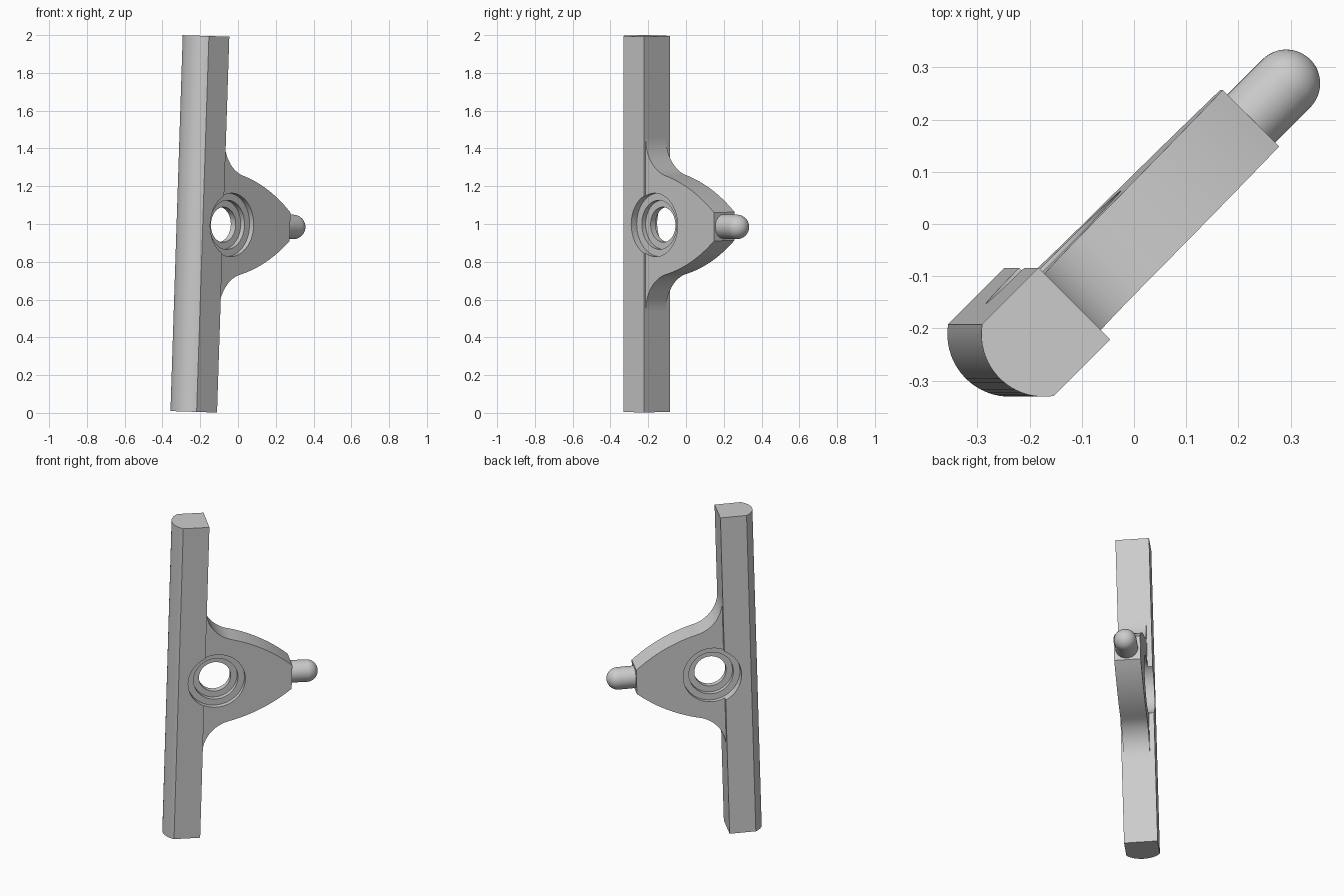
import bpy, bmesh, math
from mathutils import Matrix, Vector

cube = bpy.data.objects.get("Cube")
if cube:
    bpy.data.objects.remove(cube, do_unlink=True)

# One plain grey for the whole model
grey = bpy.data.materials.new("plain grey")
grey.use_nodes = True
COLOUR = (0.6, 0.6, 0.6, 1)
grey.diffuse_color = COLOUR
grey.node_tree.nodes["Principled BSDF"].inputs["Base Color"].default_value = COLOUR

# Parts are built upright along x, then turned and leaned slightly
PLACE = (Matrix.Translation((0, 0, 0.994)) @ Matrix.Rotation(0.0327, 4, 'Y')
         @ Matrix.Rotation(math.radians(45), 4, 'Z'))


def finish(bm, name):
    bmesh.ops.remove_doubles(bm, verts=bm.verts, dist=1e-5)
    bmesh.ops.recalc_face_normals(bm, faces=bm.faces)
    mesh = bpy.data.meshes.new(name)
    bm.to_mesh(mesh)
    bm.free()
    mesh.materials.append(grey)
    ob = bpy.data.objects.new(name, mesh)
    bpy.context.collection.objects.link(ob)
    ob.matrix_world = PLACE
    return ob


def extrude(name, points, offset):
    bm = bmesh.new()
    face = bm.faces.new([bm.verts.new(p) for p in points])
    new = bmesh.ops.extrude_face_region(bm, geom=[face])["geom"]
    bmesh.ops.translate(bm, vec=offset,
                        verts=[e for e in new if isinstance(e, bmesh.types.BMVert)])
    return finish(bm, name)


def lathe(name, points, centre, axis, steps=48):
    bm = bmesh.new()
    verts = [bm.verts.new(p) for p in points]
    edges = [bm.edges.new(pair) for pair in zip(verts, verts[1:])]
    bmesh.ops.spin(bm, geom=verts + edges, cent=centre, axis=axis,
                   angle=math.tau, steps=steps)
    return finish(bm, name)


def arc(cx, cy, r, start, end, n):
    angles = [math.radians(start + (end - start) * i / n) for i in range(n + 1)]
    return [(cx + r * math.cos(a), cy + r * math.sin(a)) for a in angles]


# Long bar with one rounded side
HALF = 0.9955
section = [(-0.212, -0.101), (-0.212, 0.093)] + arc(-0.2945, -0.004, 0.12, 126, 234, 18)
bar = extrude("long_bar", [(u, v, -HALF) for u, v in section], (0, 0, 2 * HALF))

# Web plate: concave fillet, then a convex curve to the blunt tip, mirrored
upper = [(-0.216, 0.455)] + arc(-0.012, 0.455, 0.2, 180, 252, 14)
p0, p1, p2 = Vector(upper[-1]), Vector((0.135, 0.2145)), Vector((0.3, 0.075))
for i in range(1, 13):
    t = i / 12
    upper.append(tuple(p0 * (1 - t) ** 2 + p1 * 2 * t * (1 - t) + p2 * t * t))
outline = upper + [(u, -w) for u, w in reversed(upper)]
plate = extrude("web_plate", [(u, -0.09, w) for u, w in outline], (0, 0.153, 0))

# Stepped through hole, recessed from both faces
HOLE = -0.141
steps = [(0, -0.2), (0.168, -0.2), (0.168, -0.06), (0.13, -0.06), (0.13, -0.031),
         (0.093, -0.031)]
MID = -0.0125
steps += [(r, 2 * MID - v) for r, v in reversed(steps)]
cutter = lathe("hole_cutter", [(HOLE + r, v, 0) for r, v in steps],
               (HOLE, 0, 0), (0, 1, 0), 64)
cutter.hide_render = True

# Round-ended pin at the tip
R, V = 0.065, -0.016
dome = arc(0.397, 0, R, 90, 0, 12)
pin = lathe("tip_pin", [(u, V, w) for u, w in [(0.28, 0), (0.28, R)] + dome],
            (0, V, 0), (1, 0, 0))

bpy.context.view_layer.update()
for ob in (bar, plate, pin):
    bpy.ops.object.select_all(action='DESELECT')
    ob.select_set(True)
    bpy.context.view_layer.objects.active = ob
    if ob is not pin:
        cut = ob.modifiers.new("hole", 'BOOLEAN')
        cut.operation, cut.object, cut.solver = 'DIFFERENCE', cutter, 'EXACT'
        bpy.ops.object.modifier_apply(modifier=cut.name)
    bpy.ops.object.shade_smooth_by_angle(angle=math.radians(30))
bpy.data.objects.remove(cutter, do_unlink=True)
